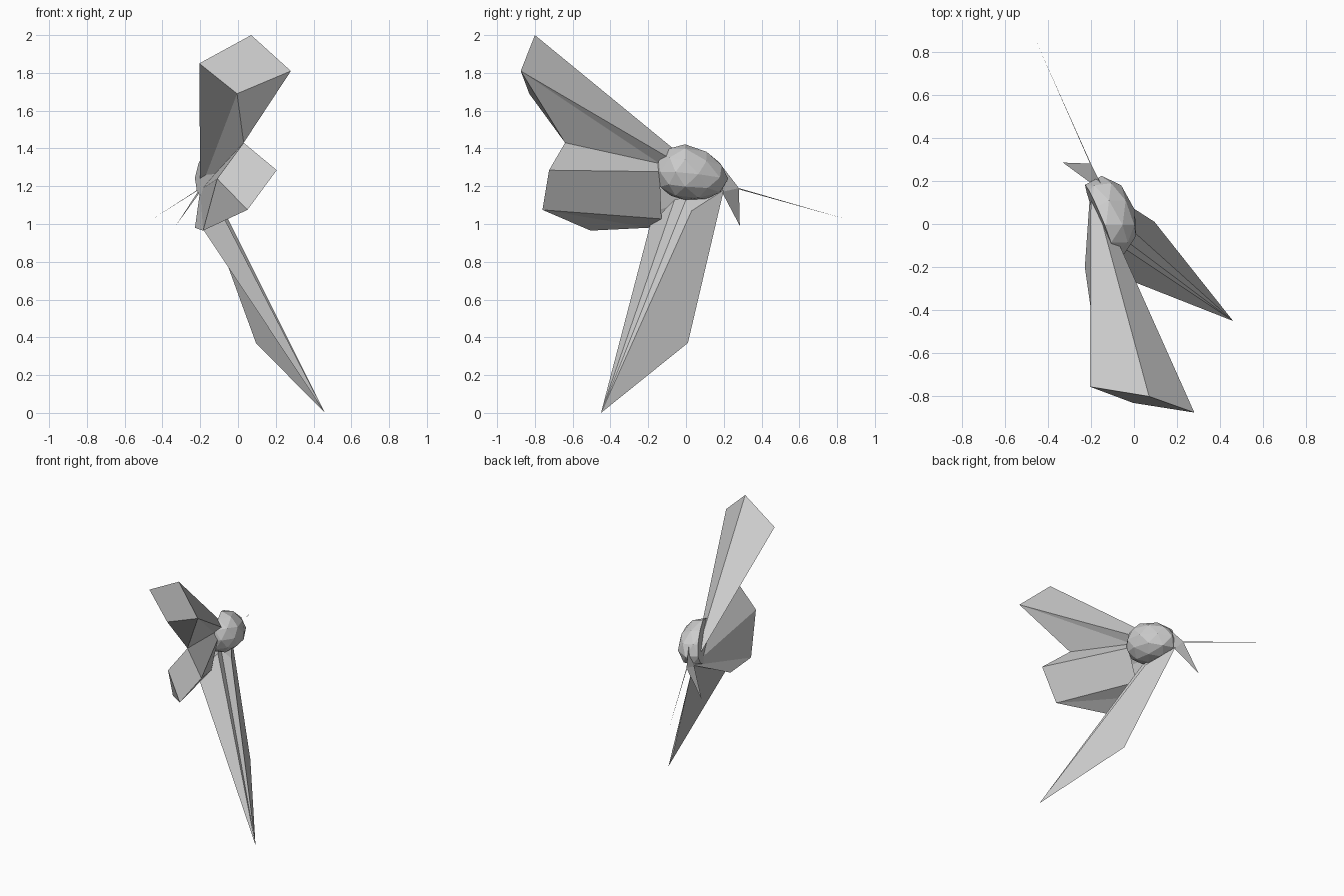
import bpy, bmesh
from mathutils import Vector, Matrix

cube = bpy.data.objects.get("Cube")
if cube:
    bpy.data.objects.remove(cube, do_unlink=True)

grey = bpy.data.materials.new("light grey")
grey.use_nodes = True
colour = (0.6, 0.6, 0.6, 1)
grey.diffuse_color = colour
for node in grey.node_tree.nodes:
    if node.type == 'BSDF_PRINCIPLED':
        node.inputs["Base Color"].default_value = colour

# Named corner points; neighbouring shards share them
points = {
    "root": (-.2, .2, 1.18),
    # upper blade
    "inner_top": (-.205, -.755, 1.85), "peak": (.07, -.8, 2),
    "outer_top": (.28, -.875, 1.81), "inner_low": (-.005, -.83, 1.69),
    "notch": (.03, -.64, 1.43),
    # where the blades meet the dome
    "socket_top": (-.1, -.14, 1.32), "socket_mid": (-.07, -.14, 1.277),
    # lower blade
    "side": (.205, -.725, 1.285), "low": (.05, -.76, 1.075),
    "inner": (-.11, -.67, 1.24), "keel": (-.185, -.505, .965),
    "hip": (-.228, -.2, .98), "armpit": (-.13, -.13, 1.027),
    # leg spike
    "tip": (.46, -.45, 0), "knee": (.095, .01, .37),
    "leg_hip": (-.2, -.19, .995),
    "crease": (-.125, -.06, 1.13), "groove": (-.14, 0, 1.13),
    "ridge": (-.075, .03, 1.07),
    # tail
    "tail": (-.2, .28, 1.19), "fin_tip": (-.33, .285, .99),
    "collar": (-.15, .18, 1.32), "throat": (-.2, .19, 1.17),
    "needle_tip": (-.455, .85, 1.025), "needle_base": (-.201, .274, 1.185),
}


def finish(name, bm):
    mesh = bpy.data.meshes.new(name)
    bm.to_mesh(mesh)
    bm.free()
    mesh.materials.append(grey)
    obj = bpy.data.objects.new(name, mesh)
    bpy.context.collection.objects.link(obj)
    return obj


def shard(name, *faces):
    """Faceted part whose faces are listed by corner names."""
    bm = bmesh.new()
    verts = {}
    for face in faces:
        corners = face.split()
        for c in corners:
            if c not in verts:
                verts[c] = bm.verts.new(points[c])
        bm.faces.new([verts[c] for c in corners])
    bmesh.ops.recalc_face_normals(bm, faces=bm.faces[:])
    return finish(name, bm)


shard("upper_blade",
      "root inner_top peak", "root peak outer_top",
      "root outer_top socket_top", "outer_top notch socket_top",
      "root notch inner_low", "root inner_low inner_top",
      "inner_top inner_low outer_top peak", "outer_top inner_low notch")

shard("lower_blade",
      "notch side socket_mid socket_top", "side low armpit socket_mid",
      "root inner notch", "root keel inner", "root hip keel",
      "low keel hip", "low hip armpit",
      "notch inner low side", "inner keel low")

shard("leg_spike",
      "tip leg_hip crease", "tip crease groove", "tip groove ridge",
      "tip ridge root knee", "tip root leg_hip",
      "root ridge groove", "root groove crease", "root crease leg_hip")

# Tail pieces
shard("tail_hood", "collar tail throat")
shard("tail_fin", "tail fin_tip throat")
shard("tail_needle", "tail needle_tip needle_base")

# Faceted half dome, drawn out towards the tail and cut on its inner side
centre = Vector((-.13, -.005, 1.275))
normal = Vector((.93, .36, -.1))
bm = bmesh.new()
bmesh.ops.create_icosphere(
    bm, subdivisions=2, radius=1,
    matrix=Matrix.Translation(centre) @ Matrix.Diagonal((.147, .163, .147, 1)))
for v in bm.verts:
    reach = max(0, v.co.y - centre.y)
    v.co += reach * Vector((-.12, .4, -.22))
bmesh.ops.bisect_plane(bm, geom=bm.verts[:] + bm.edges[:] + bm.faces[:],
                       plane_co=centre - .02 * normal, plane_no=normal,
                       clear_inner=True)
bmesh.ops.holes_fill(bm, edges=[e for e in bm.edges if e.is_boundary])
bmesh.ops.recalc_face_normals(bm, faces=bm.faces[:])
finish("body_dome", bm)
